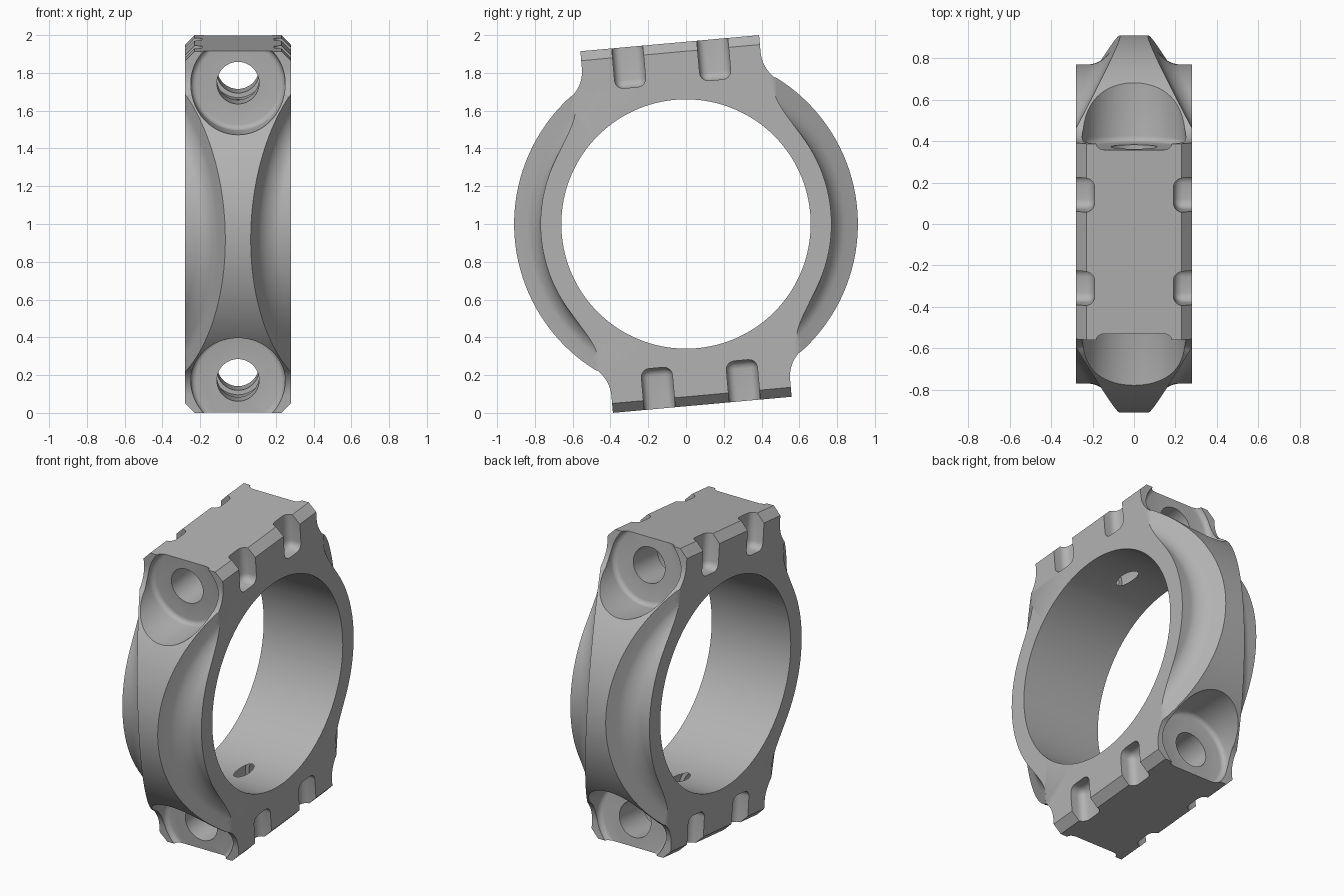
import bpy, bmesh, math
from mathutils import Matrix, Vector

if "Cube" in bpy.data.objects:
    bpy.data.objects.remove(bpy.data.objects["Cube"])

TILT = math.radians(5.15)
W, BORE, OUTER = 0.28, 0.66, 0.91        # half width, radii
END, TOP, BOLT_Z = 0.475, 0.961, 0.79    # clamp block extents, bolt height

steel = bpy.data.materials.new("grey_steel")
steel.diffuse_color = (0.45, 0.45, 0.45, 1)
steel.use_nodes = True
steel.node_tree.nodes["Principled BSDF"].inputs["Base Color"].default_value = steel.diffuse_color


def to_object(bm, name):
    bmesh.ops.recalc_face_normals(bm, faces=bm.faces)
    me = bpy.data.meshes.new(name)
    bm.to_mesh(me)
    bm.free()
    ob = bpy.data.objects.new(name, me)
    bpy.context.collection.objects.link(ob)
    return ob


def cylinder(name, axis, centre, r1, r2, length, segs, round_end=0.0):
    """Cone or cylinder along an axis; r1 is the radius at the start."""
    bm = bmesh.new()
    bmesh.ops.create_cone(bm, cap_ends=True, segments=segs, radius1=r1, radius2=r2, depth=length)
    if round_end:
        edges = [e for e in bm.edges if all(v.co.z < 0 for v in e.verts)]
        bmesh.ops.bevel(bm, geom=edges, offset=round_end, segments=4, profile=0.5, affect='EDGES')
    rot = Vector((0, 0, 1)).rotation_difference(Vector(axis)).to_matrix().to_4x4()
    bm.transform(Matrix.Translation(centre) @ rot)
    return to_object(bm, name)


def box(name, centre, size, angle=0.0, bevel=0.0):
    bm = bmesh.new()
    bmesh.ops.create_cube(bm, size=1)
    bm.transform(Matrix.Diagonal((*size, 1)))
    if bevel:
        bmesh.ops.bevel(bm, geom=bm.edges[:], offset=bevel, segments=5, profile=0.5, affect='EDGES')
    bm.transform(Matrix.Translation(centre) @ Matrix.Rotation(angle, 4, 'Y'))
    return to_object(bm, name)


# Side outline: ring arc, concave blend, clamp block; mirrored to four quadrants
blend_r, blend_z = 0.188, 0.87
quad = []
end_angle = math.atan2(0.722, 0.547)
for i in range(33):
    a = end_angle * i / 32
    quad.append((OUTER * math.cos(a), OUTER * math.sin(a)))
for i in range(9, -1, -1):
    a = math.radians(52) * i / 10
    quad.append((END + blend_r - blend_r * math.cos(a), blend_z - blend_r * math.sin(a)))
quad.append((END, TOP))
half = quad + [(-y, z) for y, z in quad[:0:-1]] + [(-OUTER, 0)]
outline = half + [(y, -z) for y, z in half[-2:0:-1]]

bm = bmesh.new()
face = bm.faces.new([bm.verts.new((-W, y, z)) for y, z in outline])
ext = bmesh.ops.extrude_face_region(bm, geom=[face])
bmesh.ops.translate(bm, vec=(2 * W, 0, 0), verts=[v for v in ext["geom"] if isinstance(v, bmesh.types.BMVert)])
body = to_object(bm, "clamp_ring")


def groove(sx, sy):
    """Arc-shaped side groove: sloping floor with a rounded inner wall."""
    r0, f, n = 0.77, 0.07, 10
    bm = bmesh.new()
    rows = []
    for i in range(65):
        a = math.radians(-64 + 128 * i / 64)
        pts = [(r0, 0.6)]
        for k in range(n + 4):
            r = r0 + f * (1 - math.cos(math.pi / 2 * k / n)) if k <= n else r0 + f + 0.04 * (k - n)
            slope = 0.07 + (0.905 - r * math.cos(a)) * 0.21 / 0.375
            rise = f - math.sqrt(max(0, f * f - (f - (r - r0)) ** 2)) if k < n else 0
            pts.append((r, slope + rise))
        pts.append((pts[-1][0], 0.6))
        rows.append([bm.verts.new((sx * x, sy * r * math.cos(a), r * math.sin(a))) for r, x in pts])
    m = len(rows[0])
    for p, q in zip(rows, rows[1:]):
        for j in range(m):
            bm.faces.new((p[j], p[(j + 1) % m], q[(j + 1) % m], q[j]))
    bm.faces.new(rows[0])
    bm.faces.new(rows[-1])
    return to_object(bm, "groove_cutter")


# Bore with eased rims
cutters = [cylinder("bore_cutter", (1, 0, 0), (0, 0, 0), BORE, BORE, 1, 128)]
for s in (-1, 1):
    cutters.append(cylinder("rim_cutter", (s, 0, 0), (s * W, 0, 0), BORE - 0.025, BORE + 0.025, 0.05, 128))
    # Bolt holes and the shallow relief that opens into the bore
    z = s * BOLT_Z
    cutters.append(cylinder("bolt_cutter", (0, 1, 0), (0, 0, z), 0.112, 0.112, 2, 48))
    cutters.append(cylinder("relief_cutter", (0, 1, 0), (0, 0, z), 0.136, 0.136, 0.4, 48))
    for t in (-1, 1):
        # Round bolt seats
        cutters.append(cylinder("seat_cutter", (0, t, 0), (0, t * (END - 0.03 + 0.3), z),
                                0.25, 0.25, 0.6, 80, 0.03))
        # Chamfered long edges of the block
        off = 0.1 / math.sqrt(2)
        cutters.append(box("chamfer_cutter", (t * (0.255 + off), 0, s * (0.936 + off)),
                           (0.2, 1.4, 0.2), math.pi / 4))
        # Side grooves
        cutters.append(groove(s, t))
        # Finger notches
        for y in (-0.226, 0.226):
            cutters.append(box("notch_cutter", (t * 0.34, y, s * 0.945), (0.3, 0.165, 0.40), 0, 0.045))

for c in cutters:
    c.hide_render = True
    mod = body.modifiers.new(c.name, 'BOOLEAN')
    mod.operation, mod.solver, mod.object = 'DIFFERENCE', 'EXACT', c

# Bake the cuts, then drop the helpers
bpy.context.view_layer.update()
dg = bpy.context.evaluated_depsgraph_get()
baked = bpy.data.meshes.new_from_object(body.evaluated_get(dg))
body.modifiers.clear()
body.data = baked
for c in cutters:
    bpy.data.objects.remove(c)

# Tilt the clamp and stand it on the floor
baked.transform(Matrix.Translation((0, 0, 1)) @ Matrix.Rotation(TILT, 4, 'X'))
baked.materials.clear()
baked.materials.append(steel)
bpy.context.view_layer.objects.active = body
body.select_set(True)
bpy.ops.object.shade_smooth_by_angle(angle=math.radians(30))
